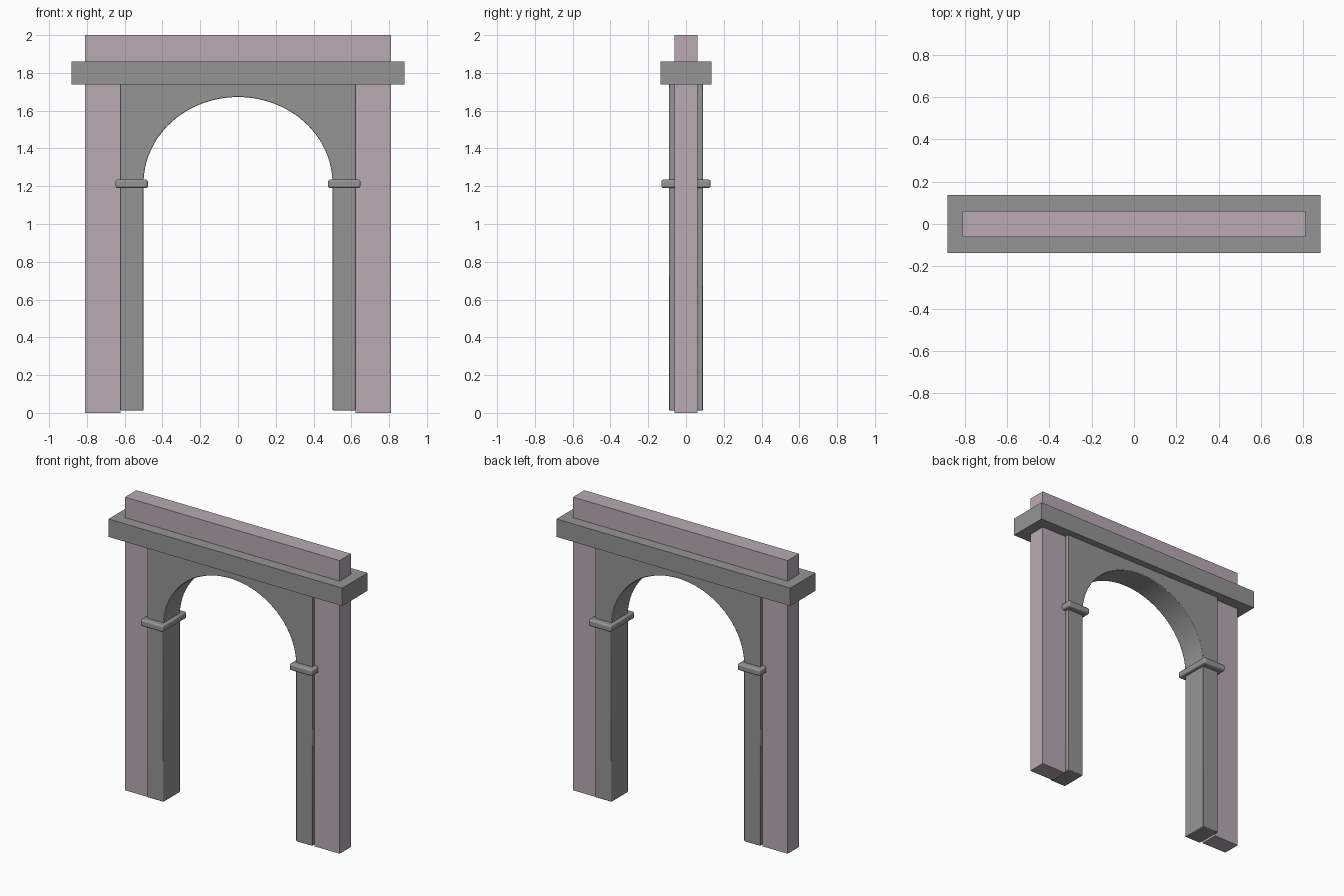
import bpy, bmesh, math

if "Cube" in bpy.data.objects:
    bpy.data.objects.remove(bpy.data.objects["Cube"])


def material(name, rgb):
    m = bpy.data.materials.new(name)
    m.diffuse_color = (*rgb, 1.0)
    m.use_nodes = True
    m.node_tree.nodes["Principled BSDF"].inputs["Base Color"].default_value = m.diffuse_color
    return m


stone = material("grey_stone", (0.30, 0.30, 0.30))
plaster = material("pink_plaster", (0.49, 0.40, 0.45))


def finish(bm, name, mat, bevel=0.0, segments=2):
    bmesh.ops.recalc_face_normals(bm, faces=bm.faces)
    mesh = bpy.data.meshes.new(name)
    bm.to_mesh(mesh)
    bm.free()
    mesh.materials.append(mat)
    ob = bpy.data.objects.new(name, mesh)
    bpy.context.collection.objects.link(ob)
    if bevel:
        mod = ob.modifiers.new("soft_edges", "BEVEL")
        mod.width = bevel
        mod.segments = segments
        mod.limit_method = "ANGLE"
        mod.angle_limit = math.radians(40)
    bpy.context.view_layer.objects.active = ob
    ob.select_set(True)
    bpy.ops.object.shade_smooth_by_angle(angle=math.radians(35))
    ob.select_set(False)
    return ob


def gate_frame(name, mat, inner, outer, depth, bevel=0.0):
    """Strips between an inner and outer outline, solid from -depth to depth."""
    bm = bmesh.new()
    rings = []
    for (xi, zi), (xo, zo) in zip(inner, outer):
        rings.append([bm.verts.new(p) for p in (
            (xi, -depth, zi), (xo, -depth, zo), (xo, depth, zo), (xi, depth, zi))])
    for a, b in zip(rings, rings[1:]):
        for i in range(4):
            j = (i + 1) % 4
            bm.faces.new((a[i], b[i], b[j], a[j]))
    bm.faces.new(rings[0])
    bm.faces.new(rings[-1])
    return finish(bm, name, mat, bevel)


def box(name, mat, x0, x1, y0, y1, z0, z1, bevel=0.0, segments=2):
    bm = bmesh.new()
    bmesh.ops.create_cube(bm, size=1)
    for v in bm.verts:
        v.co = ((x0 + x1) / 2 + v.co.x * (x1 - x0),
                (y0 + y1) / 2 + v.co.y * (y1 - y0),
                (z0 + z1) / 2 + v.co.z * (z1 - z0))
    return finish(bm, name, mat, bevel, segments)


# Wall with a rectangular doorway
gate_frame("wall", plaster,
           [(-0.622, 0), (-0.622, 1.745), (0.622, 1.745), (0.622, 0)],
           [(-0.81, 0), (-0.81, 2), (0.81, 2), (0.81, 0)], 0.061)

# Arch lining with its two legs
SPRING, RISE, HALF, SIDE, TOP = 1.215, 0.457, 0.50, 0.622, 1.75
inner, outer = [(-HALF, 0.013)], [(-SIDE, 0.013)]
STEPS = 48
for k in range(STEPS + 1):
    a = math.pi * (1 - k / STEPS)
    c, s = math.cos(a), math.sin(a)
    inner.append((HALF * c, SPRING + RISE * s))
    # project the ray onto the rectangular outside edge
    t = min(SIDE / max(abs(c), 1e-6), (TOP - SPRING) / max(s, 1e-6))
    outer.append((t * c, SPRING + t * s))
    # place the exact outer corner when the next ray passes it
    b = math.pi * (1 - (k + 1) / STEPS)
    corner = math.atan2(TOP - SPRING, SIDE)
    for ca, sx in ((math.pi - corner, -1), (corner, 1)):
        if b < ca < a:
            inner.append((HALF * math.cos(ca), SPRING + RISE * math.sin(ca)))
            outer.append((sx * SIDE, TOP))
inner.append((HALF, 0.013))
outer.append((SIDE, 0.013))
gate_frame("arch_lining", stone, inner, outer, 0.089, bevel=0.004)

# Capitals where the arch springs
for side, s in (("left", -1), ("right", 1)):
    xs = sorted((s * 0.477, s * 0.648))
    box(side + "_capital", stone, *xs, -0.13, 0.13, 1.19, 1.235, 0.011, 3)

# Cornice band
box("cornice", stone, -0.882, 0.882, -0.136, 0.136, 1.738, 1.86)
